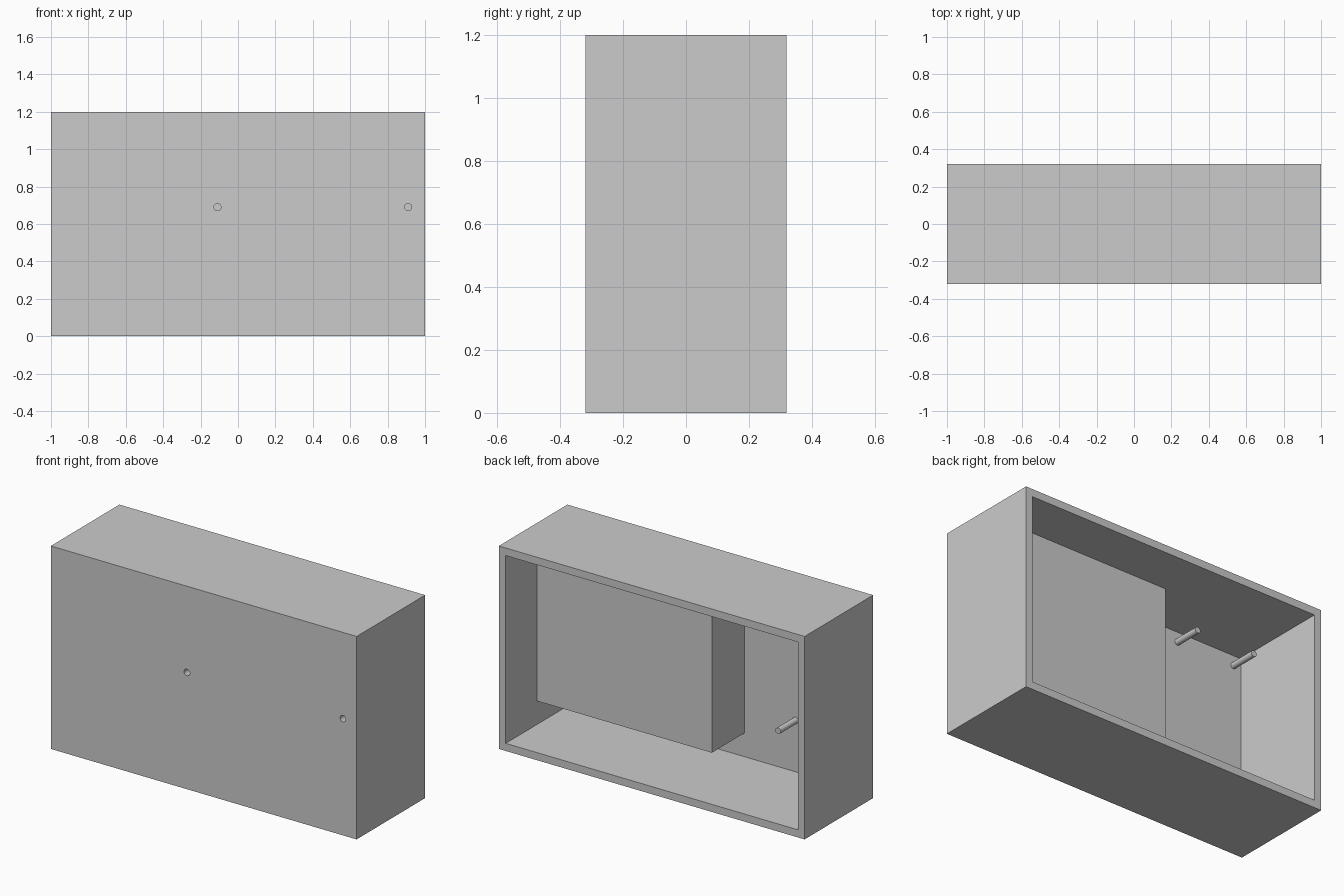
import bpy
import math

if "Cube" in bpy.data.objects:
    bpy.data.objects.remove(bpy.data.objects["Cube"])

W, D, H, T = 2.0, 0.64, 1.2, 0.045   # outer size and wall thickness


def box(name, lo, hi):
    centre = [(a + b) / 2 for a, b in zip(lo, hi)]
    bpy.ops.mesh.primitive_cube_add(size=1, location=centre)
    ob = bpy.context.object
    ob.name = name
    ob.scale = [b - a for a, b in zip(lo, hi)]
    bpy.ops.object.transform_apply(location=True, rotation=True, scale=True)
    return ob


def rod(name, x, z, y0, y1, r):
    bpy.ops.mesh.primitive_cylinder_add(
        vertices=24, radius=r, depth=y1 - y0,
        location=(x, (y0 + y1) / 2, z), rotation=(math.pi / 2, 0, 0))
    ob = bpy.context.object
    ob.name = name
    bpy.ops.object.transform_apply(location=True, rotation=True, scale=True)
    return ob


def cut(target, cutter):
    mod = target.modifiers.new("cut", 'BOOLEAN')
    mod.operation = 'DIFFERENCE'
    mod.solver = 'EXACT'
    mod.object = cutter
    bpy.context.view_layer.objects.active = target
    bpy.ops.object.modifier_apply(modifier=mod.name)
    bpy.data.objects.remove(cutter, do_unlink=True)


def smooth(ob):
    bpy.ops.object.select_all(action='DESELECT')
    ob.select_set(True)
    bpy.context.view_layer.objects.active = ob
    bpy.ops.object.shade_smooth_by_angle(angle=math.radians(30))


# Cavity open at the back, leaving the raised inner block behind the front wall
cavity = box("cavity", (-W/2 + T, -D/2 + T, T), (W/2 - T, D/2 + 0.1, H - T))
cut(cavity, box("block", (-0.19, -D/2 - 0.1, 0.185), (W/2 + 0.1, 0.03, H + 0.1)))

# Housing shell
housing = box("housing", (-W/2, -D/2, 0), (W/2, D/2, H))
cut(housing, cavity)

# Fixing holes in the front
for x in (-0.11, 0.91):
    cut(housing, rod("hole", x, 0.69, -D/2 - 0.1, -D/2 + 0.1, 0.019))
smooth(housing)

# Mounting pins inside the side compartment
for x in (-0.525, -0.905):
    for z in (0.35, 1.095):
        smooth(rod("mounting_pin", x, z, -D/2 + T - 0.01, -0.11, 0.018))
